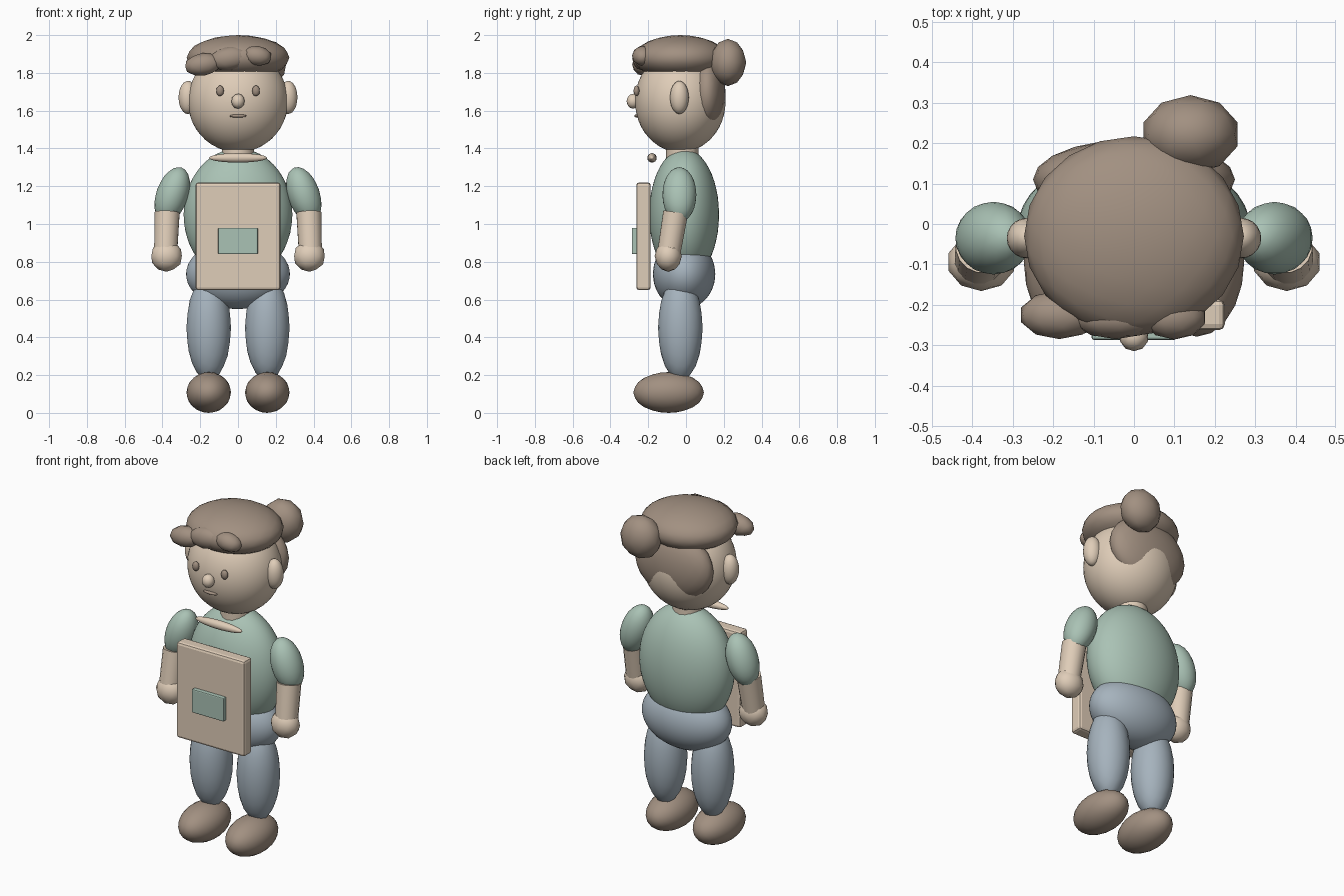
import bpy
from math import radians
from mathutils import Vector

cube = bpy.data.objects.get("Cube")
if cube:
    bpy.data.objects.remove(cube, do_unlink=True)


def material(name, rgb):
    mat = bpy.data.materials.new(name)
    colour = (*rgb, 1)
    mat.diffuse_color = colour
    mat.use_nodes = True
    mat.node_tree.nodes["Principled BSDF"].inputs["Base Color"].default_value = colour
    return mat


brown = material("warm brown", (0.36, 0.28, 0.22))
skin = material("pale skin", (0.74, 0.61, 0.48))
green = material("sage green", (0.40, 0.54, 0.46))
blue = material("grey blue", (0.38, 0.45, 0.51))


def finish(name, mat):
    obj = bpy.context.object
    obj.name = obj.data.name = name
    obj.data.materials.append(mat)
    bpy.ops.object.transform_apply(location=False, rotation=False, scale=True)
    return obj


def blob(name, mat, centre, radii, tilt=(0, 0, 0), detail=3):
    """Smooth ellipsoid with a tilt in degrees."""
    bpy.ops.mesh.primitive_ico_sphere_add(
        subdivisions=detail, radius=1, location=centre,
        rotation=[radians(a) for a in tilt])
    bpy.context.object.scale = radii
    obj = finish(name, mat)
    bpy.ops.object.shade_smooth()
    return obj


def limb(name, mat, top, bottom, r_top, r_bottom):
    """Tapered cylinder between two points."""
    top, bottom = Vector(top), Vector(bottom)
    axis = top - bottom
    bpy.ops.mesh.primitive_cone_add(
        vertices=16, radius1=r_bottom, radius2=r_top, depth=axis.length,
        location=(top + bottom) / 2, rotation=axis.to_track_quat("Z", "Y").to_euler())
    finish(name, mat)
    bpy.ops.object.shade_smooth_by_angle()


def slab(name, mat, centre, size, bevel):
    """Box with rounded edges."""
    bpy.ops.mesh.primitive_cube_add(size=1, location=centre)
    bpy.context.object.scale = size
    obj = finish(name, mat)
    mod = obj.modifiers.new("Rounded edges", "BEVEL")
    mod.width, mod.segments = bevel, 2


# Head and face
blob("head", skin, (0, -0.03, 1.65), (0.265, 0.24, 0.27), detail=4)
blob("nose", skin, (0, -0.28, 1.65), (0.036, 0.035, 0.04), detail=2)
blob("mouth", brown, (0, -0.26, 1.572), (0.047, 0.014, 0.009), detail=2)

# Hair
blob("hair_cap", brown, (0, -0.03, 1.88), (0.272, 0.247, 0.12))
blob("back_hair", brown, (0, 0.11, 1.69), (0.25, 0.1, 0.2))
blob("hair_bun", brown, (0.14, 0.222, 1.855), (0.122, 0.097, 0.125), detail=2)
blob("fringe_right", brown, (-0.185, -0.225, 1.845), (0.1, 0.06, 0.06), (0, -8, 0), 2)
blob("fringe_middle", brown, (-0.045, -0.232, 1.877), (0.108, 0.053, 0.063), (0, -8, 0), 2)
blob("fringe_left", brown, (0.1, -0.23, 1.89), (0.08, 0.056, 0.053), (0, 8, 0), 2)

# Neck, body and collar
limb("neck", skin, (0, -0.02, 1.46), (0, -0.02, 1.28), 0.085, 0.085)
blob("shirt", green, (0, -0.01, 1.05), (0.288, 0.185, 0.35), detail=4)
blob("collar", skin, (0, -0.18, 1.35), (0.155, 0.025, 0.025))
blob("hips", blue, (0, -0.01, 0.735), (0.275, 0.165, 0.185), detail=4)

# Apron panel and pocket
slab("apron", skin, (0, -0.225, 0.935), (0.45, 0.076, 0.57), 0.015)
slab("apron_pocket", green, (0, -0.268, 0.91), (0.21, 0.038, 0.14), 0.006)

# Paired parts
for side, s in (("left", 1), ("right", -1)):
    blob(side + "_eye", brown, (s * 0.095, -0.262, 1.705), (0.021, 0.016, 0.029), detail=2)
    blob(side + "_ear", skin, (s * 0.265, -0.035, 1.67), (0.05, 0.05, 0.088))
    blob(side + "_sleeve", green, (s * 0.348, -0.035, 1.155), (0.085, 0.09, 0.152),
         (0, -s * 19, 0))
    limb(side + "_forearm", skin, (s * 0.375, -0.055, 1.06), (s * 0.383, -0.09, 0.85),
         0.067, 0.062)
    blob(side + "_hand", skin, (s * 0.378, -0.094, 0.83), (0.085, 0.072, 0.083), detail=2)
    blob(side + "_leg", blue, (s * 0.155, -0.03, 0.45), (0.118, 0.118, 0.28))
    blob(side + "_shoe", brown, (s * 0.155, -0.092, 0.108), (0.118, 0.187, 0.108))
